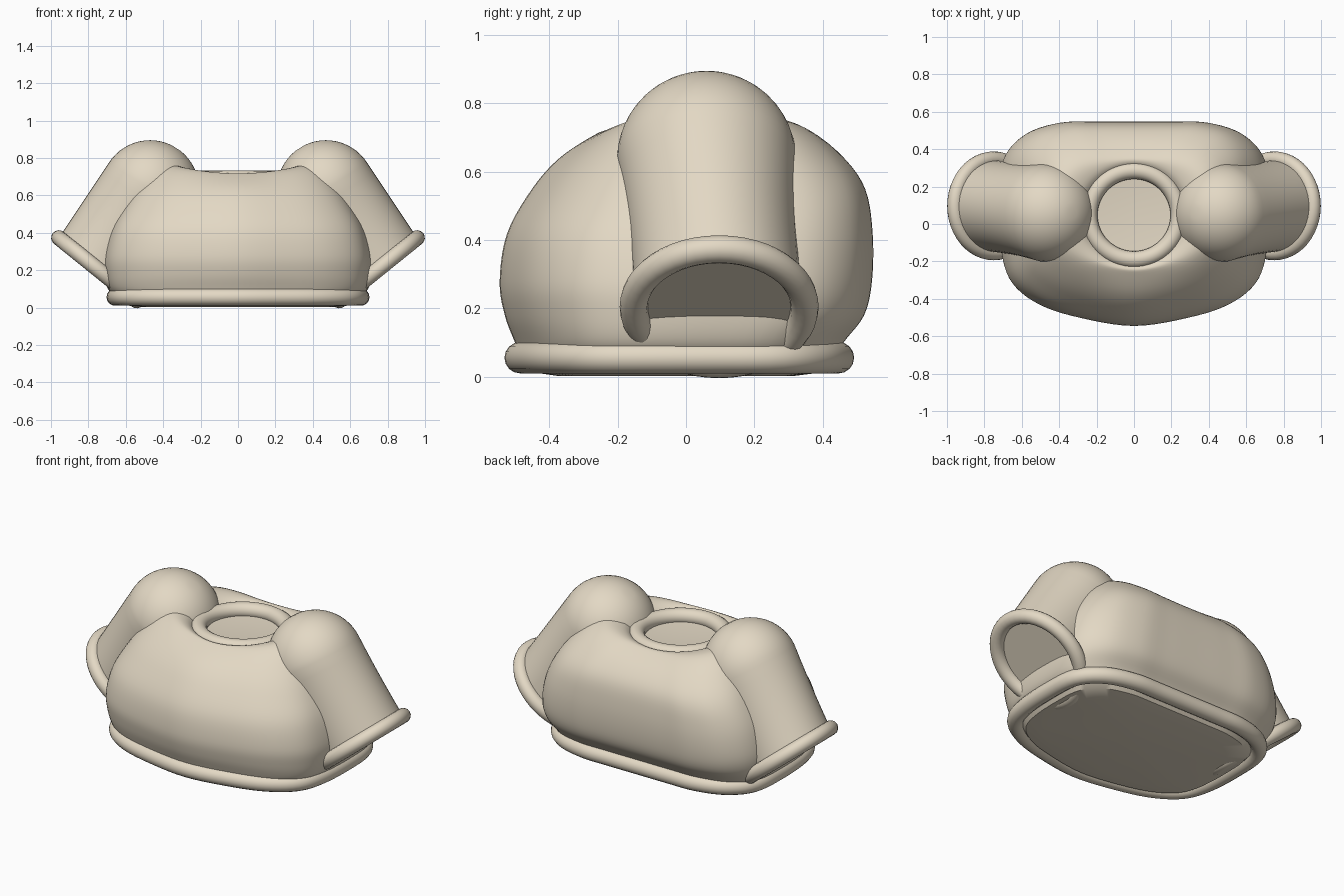
import bpy, bmesh, math
from mathutils import Vector

if "Cube" in bpy.data.objects:
    bpy.data.objects.remove(bpy.data.objects["Cube"])

cloth = bpy.data.materials.new("beige cloth")
cloth.diffuse_color = (0.77, 0.69, 0.555, 1)
cloth.use_nodes = True
cloth.node_tree.nodes["Principled BSDF"].inputs["Base Color"].default_value = cloth.diffuse_color


def spline(pts, n, closed=False):
    """Catmull-Rom resampling of a short list of tuples."""
    m, out = len(pts), []
    for i in range(m if closed else m - 1):
        def get(k):
            return pts[k % m] if closed else pts[max(0, min(m - 1, k))]
        a, b, c, d = get(i - 1), get(i), get(i + 1), get(i + 2)
        for s in range(n):
            t = s / n
            out.append(tuple(
                0.5 * (2 * q + (r - p) * t + (2 * p - 5 * q + 4 * r - w) * t * t
                       + (3 * q - p - 3 * r + w) * t ** 3)
                for p, q, r, w in zip(a, b, c, d)))
    if not closed:
        out.append(tuple(pts[-1]))
    return out


def loft(name, rings, cap_start=False, cap_end=False, wrap=False):
    """Skin a list of closed rings; caps are fans around the ring centre."""
    bm = bmesh.new()
    vs = [[bm.verts.new(p) for p in r] for r in rings]
    n = len(vs[0])
    pairs = list(zip(vs, vs[1:])) + ([(vs[-1], vs[0])] if wrap else [])
    for a, b in pairs:
        for i in range(n):
            j = (i + 1) % n
            bm.faces.new((a[i], a[j], b[j], b[i]))
    for use, ring in ((cap_start, vs[0]), (cap_end, vs[-1])):
        if use:
            c = bm.verts.new(sum((v.co for v in ring), Vector()) / n)
            for i in range(n):
                bm.faces.new((ring[i], ring[(i + 1) % n], c))
    bmesh.ops.recalc_face_normals(bm, faces=bm.faces)
    me = bpy.data.meshes.new(name)
    bm.to_mesh(me)
    bm.free()
    me.materials.append(cloth)
    ob = bpy.data.objects.new(name, me)
    bpy.context.collection.objects.link(ob)
    bpy.context.view_layer.objects.active = ob
    ob.select_set(True)
    bpy.ops.object.shade_smooth_by_angle(angle=math.radians(40))
    ob.select_set(False)
    return ob


def tube(name, path, radius, up, sides=16):
    """Round piping along a closed path lying roughly across 'up'."""
    path, rings = [Vector(p) for p in path], []
    for i, p in enumerate(path):
        t = (path[(i + 1) % len(path)] - path[i - 1]).normalized()
        side = t.cross(up).normalized()
        nrm = side.cross(t)
        rings.append([p + radius * (math.cos(a) * side + math.sin(a) * nrm)
                      for a in (2 * math.pi * k / sides for k in range(sides))])
    return loft(name, rings, wrap=True)


# Plan outline: flat back, cut corners, softly pointed front
half = [(0, -1), (0.4, -0.92), (0.7, -0.79), (0.9, -0.58), (0.98, -0.28), (1, 0.2),
        (0.97, 0.63), (0.81, 0.88), (0.56, 0.99), (0.3, 1), (0, 1)]
outline = spline(half + [(-x, y) for x, y in half[-2:0:-1]], 5, True)


def section(z, hw, yf, yb, blend=0, saddle=0):
    ring = []
    for x, y in outline:
        a = math.atan2(y, x)
        x += (math.cos(a) - x) * blend
        y += (math.sin(a) - y) * blend
        x *= hw
        ring.append((x, (yf + yb) / 2 + y * (yb - yf) / 2, z + saddle * x * x))
    return ring


# Torso: height, half width, front y, back y, roundness, shoulder lift
levels = [(0.05, 0.65, -0.48, 0.44, 0, 0), (0.10, 0.695, -0.50, 0.46, 0, 0),
          (0.18, 0.717, -0.53, 0.52, 0, 0), (0.28, 0.72, -0.545, 0.543, 0, 0),
          (0.42, 0.685, -0.523, 0.545, 0, 0), (0.55, 0.615, -0.45, 0.523, 0, 0),
          (0.64, 0.53, -0.37, 0.46, 0.1, 0.1), (0.706, 0.405, -0.27, 0.37, 0.4, 0.4),
          (0.715, 0.31, -0.235, 0.33, 0.9, 0.3), (0.68, 0.25, -0.20, 0.29, 1, 0)]
loft("torso", [section(*l) for l in spline(levels, 5)])

# Base plate and hem piping
loft("base_plate", [section(0.002, 0.50, -0.37, 0.31), section(0.012, 0.60, -0.44, 0.39),
                    section(0.06, 0.64, -0.47, 0.43)], cap_start=True)
tube("hem", section(0.056, 0.657, -0.485, 0.445), 0.046, Vector((0, 0, 1)))

# Neck piping and the closed neck opening
loft("neck_floor", [section(0.675, 0.24, -0.19, 0.29, 1),
                    section(0.665, 0.12, -0.07, 0.17, 1)], cap_end=True)
tube("collar", section(0.688, 0.24, -0.19, 0.285, 1), 0.045, Vector((0, 0, 1)))

# Sleeves: ball shoulder flowing into a slanted, closed cuff
N = 48


def ellipse(c, u, ry):
    return [c + u * math.cos(a) + Vector((0, ry * math.sin(a), 0))
            for a in (2 * math.pi * k / N for k in range(N))]


for side, s in (("right", 1), ("left", -1)):
    ball, R = Vector((s * 0.47, 0.06, 0.633)), 0.262
    axis = Vector((s * 0.54, 0, -0.84)).normalized()
    u = Vector((s * 0.84, 0, 0.54)).normalized()
    cuff_c, cuff_u = Vector((s * 0.75, 0.097, 0.205)), Vector((s * 0.208, 0, 0.168))
    rings = []
    for k in range(1, 15):
        a = math.pi / 2 * k / 14
        rings.append(ellipse(ball - axis * R * math.cos(a), u * R * math.sin(a),
                             R * math.sin(a)))
    for k in range(1, 9):
        t = k / 8
        pinch = 1 - 0.03 * math.sin(math.pi * t)
        rings.append(ellipse(ball.lerp(cuff_c, t), (u * R).lerp(cuff_u, t),
                             (R + (0.245 - R) * t) * pinch))
    loft(side + "_sleeve", rings, cap_start=True, cap_end=True)
    tube(side + "_cuff", ellipse(cuff_c, cuff_u, 0.25), 0.041,
         cuff_u.cross(Vector((0, 1, 0))).normalized())
